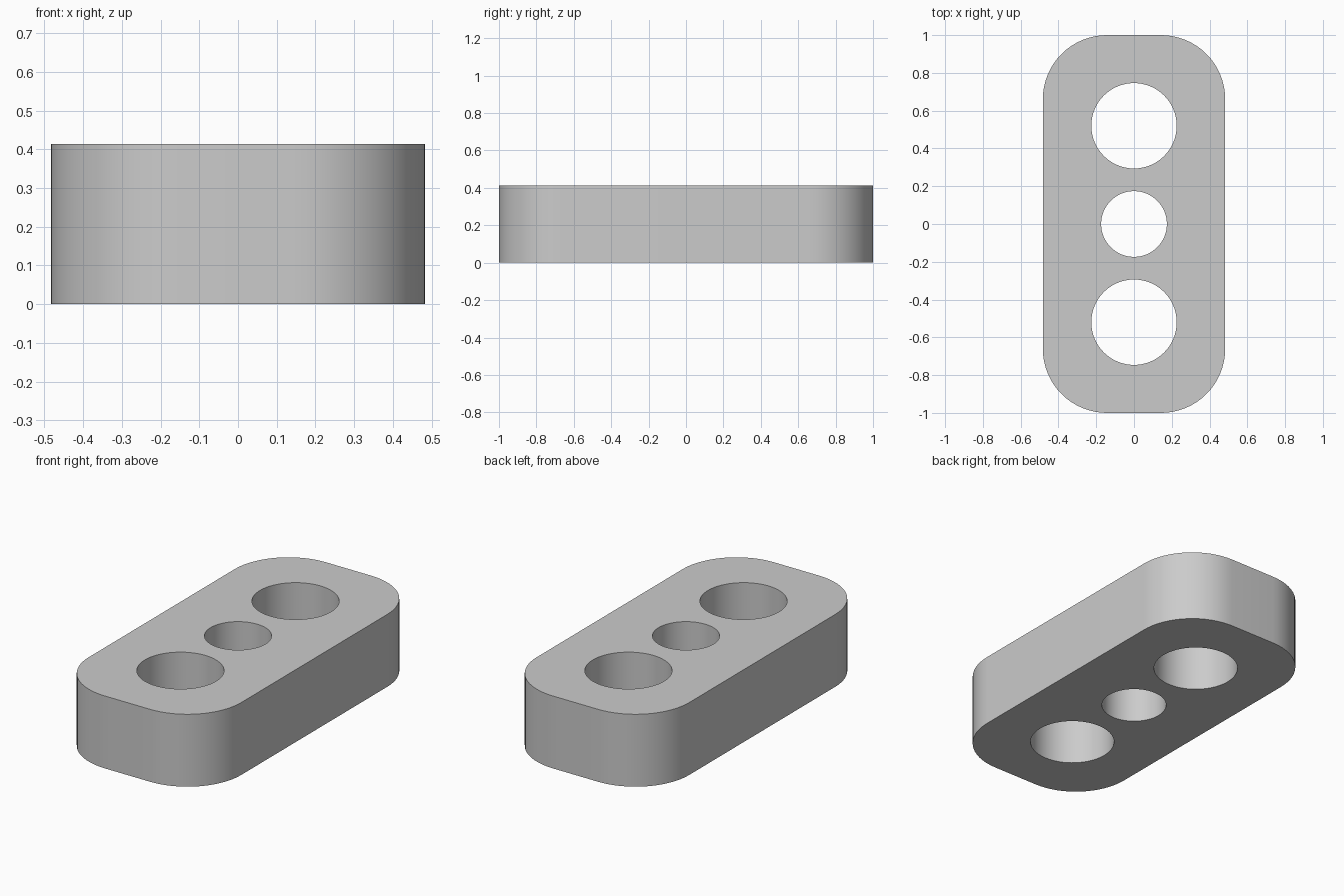
import bpy
import bmesh
from math import pi, sin, cos, radians
from mathutils import Vector

cube = bpy.data.objects.get("Cube")
if cube:
    bpy.data.objects.remove(cube, do_unlink=True)

HALF_W, HALF_L, HEIGHT = 0.483, 1.0, 0.414
CORNER_R = 0.34
HOLES = [(0.52, 0.226), (0.0, 0.174), (-0.52, 0.226)]  # y centre, radius


def arc(cx, cy, r, start, sweep, n):
    """Points along an arc around (cx, cy)."""
    return [Vector((cx + r * cos(start + sweep * i / n),
                    cy + r * sin(start + sweep * i / n), 0)) for i in range(n + 1)]


def add_loop(bm, points):
    """Closed ring of edges."""
    verts = [bm.verts.new(p) for p in points]
    return [bm.edges.new((a, b)) for a, b in zip(verts, verts[1:] + verts[:1])]


# Rounded rectangle outline, one corner per quadrant
outline = []
for k, (sx, sy) in enumerate([(1, 1), (-1, 1), (-1, -1), (1, -1)]):
    outline += arc(sx * (HALF_W - CORNER_R), sy * (HALF_L - CORNER_R),
                   CORNER_R, k * pi / 2, pi / 2, 16)

# Plate face pierced by three round holes
bm = bmesh.new()
edges = add_loop(bm, outline)
for y, r in HOLES:
    edges += add_loop(bm, arc(0, y, r, 0, 2 * pi, 64)[:-1])
bmesh.ops.triangle_fill(bm, edges=edges, use_beauty=True, normal=(0, 0, 1))

# Raise it into a solid block
result = bmesh.ops.extrude_face_region(bm, geom=bm.faces[:], use_keep_orig=True)
top = [g for g in result["geom"] if isinstance(g, bmesh.types.BMVert)]
bmesh.ops.translate(bm, verts=top, vec=(0, 0, HEIGHT))
bmesh.ops.recalc_face_normals(bm, faces=bm.faces[:])

mesh = bpy.data.meshes.new("three_hole_block")
bm.to_mesh(mesh)
bm.free()
block = bpy.data.objects.new("three_hole_block", mesh)
bpy.context.collection.objects.link(block)

# Plain grey finish
grey = bpy.data.materials.new("light_grey")
grey.use_nodes = True
colour = (0.6, 0.6, 0.6, 1)
grey.diffuse_color = colour
grey.node_tree.nodes["Principled BSDF"].inputs["Base Color"].default_value = colour
mesh.materials.append(grey)

# Smooth walls with crisp rims
bpy.ops.object.select_all(action="DESELECT")
block.select_set(True)
bpy.context.view_layer.objects.active = block
bpy.ops.object.shade_smooth_by_angle(angle=radians(30))
